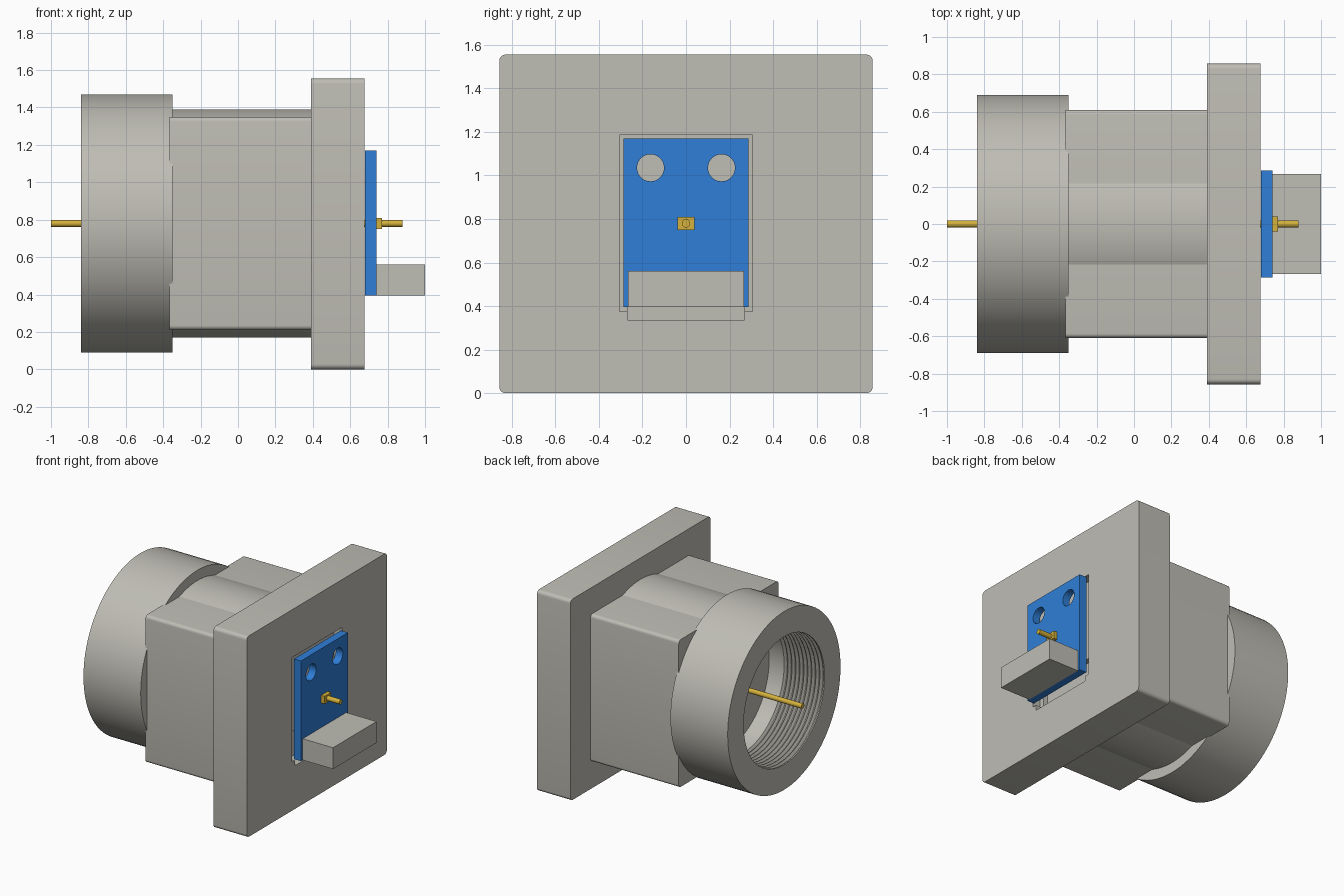
import bpy, bmesh, math
from mathutils import Matrix, Vector

if "Cube" in bpy.data.objects:
    bpy.data.objects.remove(bpy.data.objects["Cube"], do_unlink=True)

AXIS_Z = 0.78


def material(name, color):
    m = bpy.data.materials.new(name)
    m.use_nodes = True
    m.diffuse_color = (*color, 1)
    for n in m.node_tree.nodes:
        if n.type == "BSDF_PRINCIPLED":
            n.inputs["Base Color"].default_value = (*color, 1)
    return m


GREY = material("warm grey", (0.52, 0.51, 0.46))
BLUE = material("board blue", (0.028, 0.21, 0.68))
GOLD = material("gold", (0.66, 0.44, 0.045))


def finish(bm, name, mat):
    bmesh.ops.recalc_face_normals(bm, faces=bm.faces)
    mesh = bpy.data.meshes.new(name)
    bm.to_mesh(mesh)
    bm.free()
    mesh.materials.append(mat)
    ob = bpy.data.objects.new(name, mesh)
    bpy.context.collection.objects.link(ob)
    return ob


def activate(ob):
    bpy.ops.object.select_all(action="DESELECT")
    ob.select_set(True)
    bpy.context.view_layer.objects.active = ob


def smooth(ob):
    activate(ob)
    bpy.ops.object.shade_smooth_by_angle(angle=math.radians(25))


def box(name, x, y, z, mat, round_x=0):
    """Box from ranges; round_x rounds the edges that run along x."""
    bm = bmesh.new()
    size = [r[1] - r[0] for r in (x, y, z)]
    mid = [(r[0] + r[1]) / 2 for r in (x, y, z)]
    bmesh.ops.create_cube(bm, size=1, matrix=Matrix.Translation(mid) @ Matrix.Diagonal((*size, 1)))
    if round_x:
        long_edges = [e for e in bm.edges
                      if abs(e.verts[0].co.x - e.verts[1].co.x) > 0.01]
        bmesh.ops.bevel(bm, geom=long_edges, offset=round_x, segments=5,
                        profile=0.5, affect="EDGES")
    ob = finish(bm, name, mat)
    if round_x:
        smooth(ob)
    return ob


def rod(name, x, radius, mat, y=0, z=AXIS_Z, sides=96):
    """Cylinder running along x."""
    bm = bmesh.new()
    place = Matrix.Translation(((x[0] + x[1]) / 2, y, z)) @ Matrix.Rotation(math.pi / 2, 4, "Y")
    bmesh.ops.create_cone(bm, cap_ends=True, segments=sides, radius1=radius,
                          radius2=radius, depth=x[1] - x[0], matrix=place)
    ob = finish(bm, name, mat)
    smooth(ob)
    return ob


def lathe(name, profile, mat, sides=96):
    """Closed profile of (x, radius) points turned round the main axis."""
    bm = bmesh.new()
    verts = [bm.verts.new((x, 0, AXIS_Z + r)) for x, r in profile]
    edges = [bm.edges.new((a, b)) for a, b in zip(verts, verts[1:] + verts[:1])]
    bmesh.ops.spin(bm, geom=verts + edges, cent=Vector((0, 0, AXIS_Z)), axis=(1, 0, 0),
                   angle=math.tau, steps=sides, use_duplicate=False)
    bmesh.ops.remove_doubles(bm, verts=bm.verts, dist=0.0001)
    ob = finish(bm, name, mat)
    smooth(ob)
    return ob


def cut(ob, cutter):
    cutter.hide_render = True
    mod = ob.modifiers.new("cut", "BOOLEAN")
    mod.operation = "DIFFERENCE"
    mod.solver = "EXACT"
    mod.object = cutter
    activate(ob)
    bpy.ops.object.modifier_apply(modifier=mod.name)
    bpy.data.objects.remove(cutter, do_unlink=True)


# Threaded collar
front, back, bore, pitch = -0.84, -0.35, 0.495, 0.034
profile = [(front, 0.69), (back, 0.69), (back, bore)]
for i in reversed(range(10)):
    start = front + 0.01 + i * pitch
    profile += [(start + pitch * 0.9, bore), (start + pitch * 0.55, bore + 0.022),
                (start + pitch * 0.35, bore + 0.022), (start, bore)]
profile.append((front, bore))
lathe("threaded_collar", profile, GREY)

# Middle body: a barrel crossing a square block
rod("barrel", (-0.355, 0.40), 0.61, GREY)
box("body_block", (-0.365, 0.40), (-0.61, 0.61), (0.21, 1.35), GREY, round_x=0.025)

# Square flange with a pocket for the board
flange = box("flange", (0.39, 0.675), (-0.857, 0.857), (0, 1.555), GREY, round_x=0.028)
cut(flange, box("pocket_cutter", (0.61, 0.8), (-0.305, 0.305), (0.375, 1.185), GREY))
cut(flange, box("notch_cutter", (0.57, 0.8), (-0.268, 0.268), (0.335, 0.56), GREY))
smooth(flange)

# Circuit board with two mounting holes
board = box("circuit_board", (0.68, 0.74), (-0.287, 0.287), (0.395, 1.17), BLUE)
for side in (-1, 1):
    cut(board, rod("hole_cutter", (0.6, 0.8), 0.062, BLUE, y=side * 0.163, z=1.035, sides=48))
smooth(board)

# Plug block and centre pin
box("plug_block", (0.74, 1.0), (-0.266, 0.266), (0.395, 0.56), GREY)
box("pin_collar", (0.74, 0.77), (-0.04, 0.04), (0.75, 0.81), GOLD)
rod("front_pin", (-1.0, -0.36), 0.019, GOLD, sides=32)
rod("rear_pin", (0.60, 0.88), 0.019, GOLD, sides=32)
